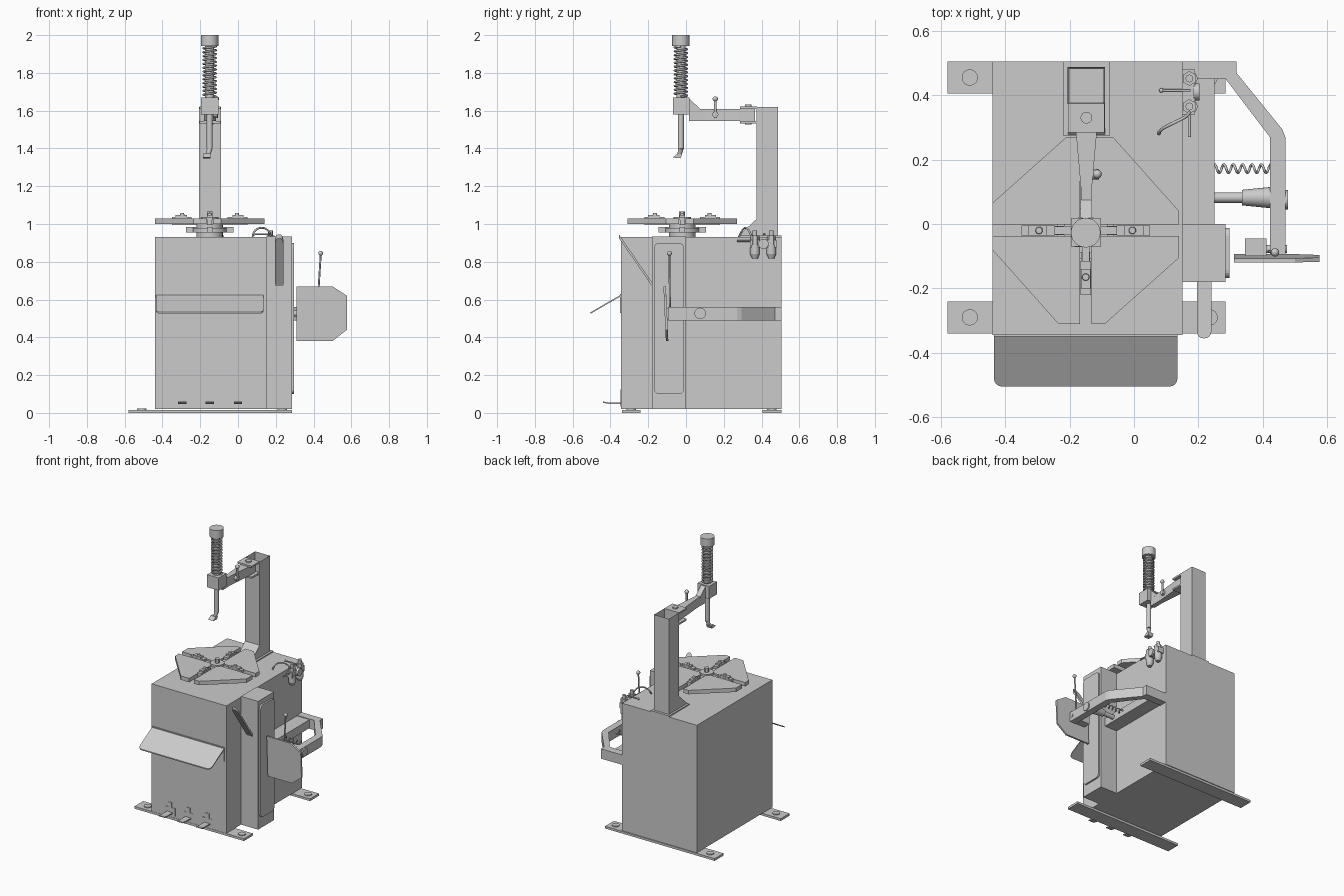
import bpy, bmesh
from math import sin, cos, pi, radians
from mathutils import Vector, Matrix

cube = bpy.data.objects.get("Cube")
if cube:
    bpy.data.objects.remove(cube)

grey = bpy.data.materials.new("light grey metal")
grey.use_nodes = True
grey.diffuse_color = (0.6, 0.6, 0.6, 1)
grey.node_tree.nodes["Principled BSDF"].inputs["Base Color"].default_value = (0.6, 0.6, 0.6, 1)


def finish(name, bm, smooth=False):
    bmesh.ops.recalc_face_normals(bm, faces=bm.faces)
    mesh = bpy.data.meshes.new(name)
    bm.to_mesh(mesh)
    bm.free()
    mesh.materials.append(grey)
    ob = bpy.data.objects.new(name, mesh)
    bpy.context.collection.objects.link(ob)
    if smooth:
        bpy.ops.object.select_all(action='DESELECT')
        ob.select_set(True)
        bpy.context.view_layer.objects.active = ob
        bpy.ops.object.shade_smooth_by_angle(angle=radians(40))
    return ob


def prism(name, pts, axis, lo, hi):
    """Extrude a 2D outline along an axis."""
    put = {'x': lambda a, b, h: (h, a, b), 'y': lambda a, b, h: (a, h, b),
           'z': lambda a, b, h: (a, b, h)}[axis]
    bm = bmesh.new()
    ends = [[bm.verts.new(put(a, b, h)) for a, b in pts] for h in (lo, hi)]
    for ring in ends:
        bm.faces.new(ring)
    n = len(pts)
    for i in range(n):
        j = (i + 1) % n
        bm.faces.new((ends[0][i], ends[0][j], ends[1][j], ends[1][i]))
    return finish(name, bm)


def box(name, x0, x1, y0, y1, z0, z1):
    return prism(name, [(x0, y0), (x1, y0), (x1, y1), (x0, y1)], 'z', z0, z1)


def rounded(a0, a1, b0, b1, r, r_top=None):
    """Rectangle outline with rounded corners (second radius for the high-b side)."""
    t = r if r_top is None else r_top
    out = []
    for ca, cb, rad, start in ((a1 - t, b1 - t, t, 0), (a0 + t, b1 - t, t, 1),
                               (a0 + r, b0 + r, r, 2), (a1 - r, b0 + r, r, 3)):
        for k in range(5 if rad else 1):
            w = (start + k / 4) * pi / 2
            out.append((ca + rad * cos(w), cb + rad * sin(w)))
    return out


def cyl(name, p, q, r, r2=None, n=24):
    p, q = Vector(p), Vector(q)
    d = q - p
    bm = bmesh.new()
    m = Matrix.Translation((p + q) / 2) @ d.to_track_quat('Z', 'Y').to_matrix().to_4x4()
    bmesh.ops.create_cone(bm, cap_ends=True, segments=n, radius1=r,
                          radius2=r if r2 is None else r2, depth=d.length, matrix=m)
    return finish(name, bm, n > 8)


def ball(name, p, r):
    bm = bmesh.new()
    bmesh.ops.create_uvsphere(bm, u_segments=16, v_segments=10, radius=r,
                              matrix=Matrix.Translation(p))
    return finish(name, bm, True)


def tube(name, pts, r):
    cu = bpy.data.curves.new(name, 'CURVE')
    cu.dimensions = '3D'
    cu.bevel_depth = r
    cu.bevel_resolution = 2
    cu.use_fill_caps = True
    sp = cu.splines.new('POLY')
    sp.points.add(len(pts) - 1)
    for point, co in zip(sp.points, pts):
        point.co = (*co, 1)
    sp.use_smooth = True
    cu.materials.append(grey)
    ob = bpy.data.objects.new(name, cu)
    bpy.context.collection.objects.link(ob)
    return ob


def slope(ob, y0, rise):
    """Tilt a flat plate by shearing its height along y."""
    for v in ob.data.vertices:
        v.co.z += (v.co.y - y0) * rise


# Cabinet, side housing and floor rails
box("cabinet", -0.44, 0.15, -0.345, 0.505, 0.02, 0.93)
box("side_housing", 0.15, 0.285, -0.18, 0, 0.02, 0.935)
prism("side_cover", rounded(-0.168, -0.012, 0.1, 0.9, 0.025), 'x', 0.285, 0.297)
for tag, y in (("front", -0.34), ("back", 0.405)):
    box(tag + "_floor_rail", -0.58, 0.285, y, y + 0.1, 0, 0.016)
    for side, x in (("right", -0.51), ("left", 0.235)):
        cyl(f"{tag}_{side}_anchor_washer", (x, y + 0.05, 0.016), (x, y + 0.05, 0.022), 0.025)

# Front tray and sloping guard
tray = prism("tray", rounded(-0.435, 0.135, -0.505, -0.345, 0.025, 0), 'z', 0.525, 0.533)
slope(tray, -0.505, 0.58)
box("tray_back", -0.435, 0.135, -0.35, -0.345, 0.53, 0.63)
guard = prism("sloping_guard", rounded(0.195, 0.24, -0.355, -0.175, 0.02, 0), 'z', 0.925, 0.945)
slope(guard, -0.355, -1.45)

# Pedals
for i, x in enumerate((-0.295, -0.15, 0)):
    prism(f"pedal_slot_{i}", [(x - 0.042, 0.035), (x + 0.042, 0.035), (x + 0.042, 0.09),
                              (x + 0.015, 0.09), (x + 0.015, 0.125), (x - 0.015, 0.125),
                              (x - 0.015, 0.09), (x - 0.042, 0.09)], 'y', -0.348, -0.344)
    prism(f"pedal_{i}", [(-0.44, 0.054), (-0.41, 0.048), (-0.345, 0.048),
                         (-0.345, 0.056), (-0.41, 0.056), (-0.44, 0.06)], 'x', x - 0.022, x + 0.022)

# Turntable: four pinwheel plates with sliding jaws
CX, CY = -0.15, -0.02
QUARTER = [(0.018, 0.018), (0.29, 0.018), (0.29, 0.06), (0.085, 0.29), (0.018, 0.29)]


def turn(a, b, k):
    for _ in range(k):
        a, b = -b, a
    return CX + a, CY + b


for k in range(4):
    prism(f"table_plate_{k}", [turn(a, b, k) for a, b in QUARTER], 'z', 1.0, 1.028)

    def bar(name, r0, r1, w, z0, z1):
        prism(name, [turn(a, b, k) for a, b in ((r0, -w), (r1, -w), (r1, w), (r0, w))], 'z', z0, z1)
    bar(f"jaw_rail_{k}", 0, 0.2, 0.012, 0.995, 1.02)
    bar(f"jaw_foot_{k}", 0.095, 0.2, 0.016, 1.02, 1.036)
    bar(f"jaw_tip_{k}", 0.12, 0.18, 0.015, 1.036, 1.047)
    bar(f"jaw_link_{k}", 0.03, 0.125, 0.014, 0.955, 0.985)
    x, y = turn(0.145, 0, k)
    cyl(f"jaw_pin_{k}", (x, y, 1.03), (x, y, 1.057), 0.014, 0.01, 16)
cyl("table_shaft", (CX, CY, 0.93), (CX, CY, 1.0), 0.07)
cyl("table_drive_disc", (CX, CY, 0.955), (CX, CY, 0.98), 0.09)
cyl("table_hub", (CX, CY, 0.99), (CX, CY, 1.036), 0.046)
cyl("table_centre_bolt", (CX, CY, 1.036), (CX, CY, 1.065), 0.016, n=6)

# Column with open top and gusset
bm = bmesh.new()
bmesh.ops.create_cube(bm, size=1, matrix=Matrix.Translation((-0.148, 0.43, 1.275))
                      @ Matrix.Diagonal((0.116, 0.115, 0.69, 1)))
top = max(bm.faces, key=lambda f: f.calc_center_median().z)
bmesh.ops.inset_region(bm, faces=[top], thickness=0.009)
bmesh.ops.translate(bm, verts=top.verts, vec=(0, 0, -0.6))
finish("column", bm)
box("column_base", -0.22, -0.075, 0.275, 0.505, 0.93, 0.938)
prism("column_gusset", [(0.275, 0.935), (0.372, 0.935), (0.372, 1.025)], 'x', -0.205, -0.09)

# Swinging top arm
for tag, z in (("upper", 1.61), ("lower", 1.532)):
    box(tag + "_hinge_plate", -0.205, -0.092, 0.285, 0.375, z, z + 0.012)
cyl("hinge_pin", (-0.148, 0.33, 1.528), (-0.148, 0.33, 1.632), 0.018)
prism("top_arm", [(-0.18, 0.365), (-0.116, 0.365), (-0.116, 0.28), (-0.132, 0.1), (-0.13, 0.015),
                  (-0.166, 0.015), (-0.164, 0.1), (-0.18, 0.28)], 'z', 1.544, 1.61)
prism("arm_web", [(0.015, 1.6), (0.015, 1.665), (0.075, 1.61), (0.075, 1.6)], 'x', -0.166, -0.13)
cyl("lock_boss", (-0.14, 0.155, 1.58), (-0.108, 0.155, 1.58), 0.016)
cyl("lock_lever", (-0.114, 0.155, 1.56), (-0.114, 0.155, 1.66), 0.007, n=12)
ball("lock_lever_knob", (-0.114, 0.155, 1.662), 0.014)

# Tool head: block, spring, cap and hooked bar
HY = -0.027
box("head_block", -0.195, -0.103, HY - 0.043, HY + 0.045, 1.58, 1.67)
cyl("spring_rod", (CX, HY, 1.4), (CX, HY, 1.95), 0.016)
cyl("spring_sleeve", (CX, HY, 1.67), (CX, HY, 1.95), 0.024)
cyl("spring_cap", (CX, HY, 1.942), (CX, HY, 2.0), 0.046)
TURNS = 13
tube("head_spring", [(CX + 0.033 * cos(2 * pi * t / 16), HY + 0.033 * sin(2 * pi * t / 16),
                      1.675 + 0.265 * t / (16 * TURNS)) for t in range(16 * TURNS + 1)], 0.0055)
cyl("tool_bar_foot", (CX, HY, 1.4), (CX - 0.01, HY - 0.01, 1.355), 0.015, 0.009)
prism("tool_hook", [(-0.072, 1.352), (-0.03, 1.348), (-0.02, 1.37), (-0.045, 1.372)],
      'x', -0.185, -0.145)

# Side swing arm with bracket, piston and return spring
prism("swing_arm", [(0.15, 0.505), (0.318, 0.505), (0.318, 0.47), (0.46, 0.295), (0.47, 0.27),
                    (0.47, -0.095), (0.422, -0.095), (0.422, 0.27), (0.285, 0.45), (0.15, 0.45)],
      'z', 0.49, 0.56)
box("swing_arm_bracket", 0.15, 0.25, 0, 0.505, 0.495, 0.555)
cyl("piston_rod", (0.15, 0.082, 0.527), (0.35, 0.082, 0.527), 0.016)
cyl("piston_socket", (0.335, 0.082, 0.527), (0.425, 0.082, 0.527), 0.024, 0.033)
cyl("piston_bolt", (0.46, 0.075, 0.527), (0.478, 0.075, 0.527), 0.03)
tube("return_spring", [(0.25 + 0.175 * t / 96, 0.172 + 0.013 * cos(2 * pi * t / 16),
                        0.527 + 0.013 * sin(2 * pi * t / 16)) for t in range(97)], 0.004)

# Pressing shoe and its handle
shoe = prism("pressing_shoe", [(0.31, 0.38), (0.5, 0.38), (0.577, 0.44), (0.577, 0.62),
                               (0.5, 0.67), (0.31, 0.67)], 'y', -0.113, -0.1)
for v in shoe.data.vertices:
    v.co.y -= (v.co.z - 0.525) * 0.045
box("shoe_block", 0.345, 0.412, -0.1, -0.045, 0.495, 0.555)
cyl("shoe_pivot", (0.4, -0.078, 0.525), (0.475, -0.078, 0.525), 0.012)
cyl("handle_shaft", (0.42, -0.085, 0.55), (0.438, -0.088, 0.84), 0.005, n=12)
ball("handle_knob", (0.438, -0.088, 0.845), 0.013)

# Air regulator and hose
for i, y in enumerate((0.365, 0.452)):
    cyl(f"filter_bowl_{i}", (0.172, y, 0.84), (0.172, y, 0.89), 0.025)
    cyl(f"filter_bowl_end_{i}", (0.172, y, 0.84), (0.172, y, 0.818), 0.025, 0.015)
    cyl(f"filter_head_{i}", (0.172, y, 0.89), (0.172, y, 0.94), 0.023, n=6)
    cyl(f"filter_knob_{i}", (0.172, y, 0.94), (0.172, y, 0.965), 0.012, n=16)
box("regulator_body", 0.15, 0.19, 0.34, 0.48, 0.875, 0.915)
cyl("pressure_gauge", (0.185, 0.41, 0.895), (0.203, 0.41, 0.895), 0.027)
cyl("valve_rod", (0.085, 0.415, 0.945), (0.175, 0.415, 0.945), 0.004, n=12)
ball("valve_rod_tip", (0.085, 0.415, 0.945), 0.007)
cyl("hose_connector", (0.172, 0.27, 0.91), (0.172, 0.345, 0.91), 0.005, n=12)
tube("air_hose", [(0.125 - 0.048 * cos(pi * t / 12), 0.28 + 0.07 * t / 12,
                   0.93 + 0.05 * sin(pi * t / 12)) for t in range(13)], 0.005)
